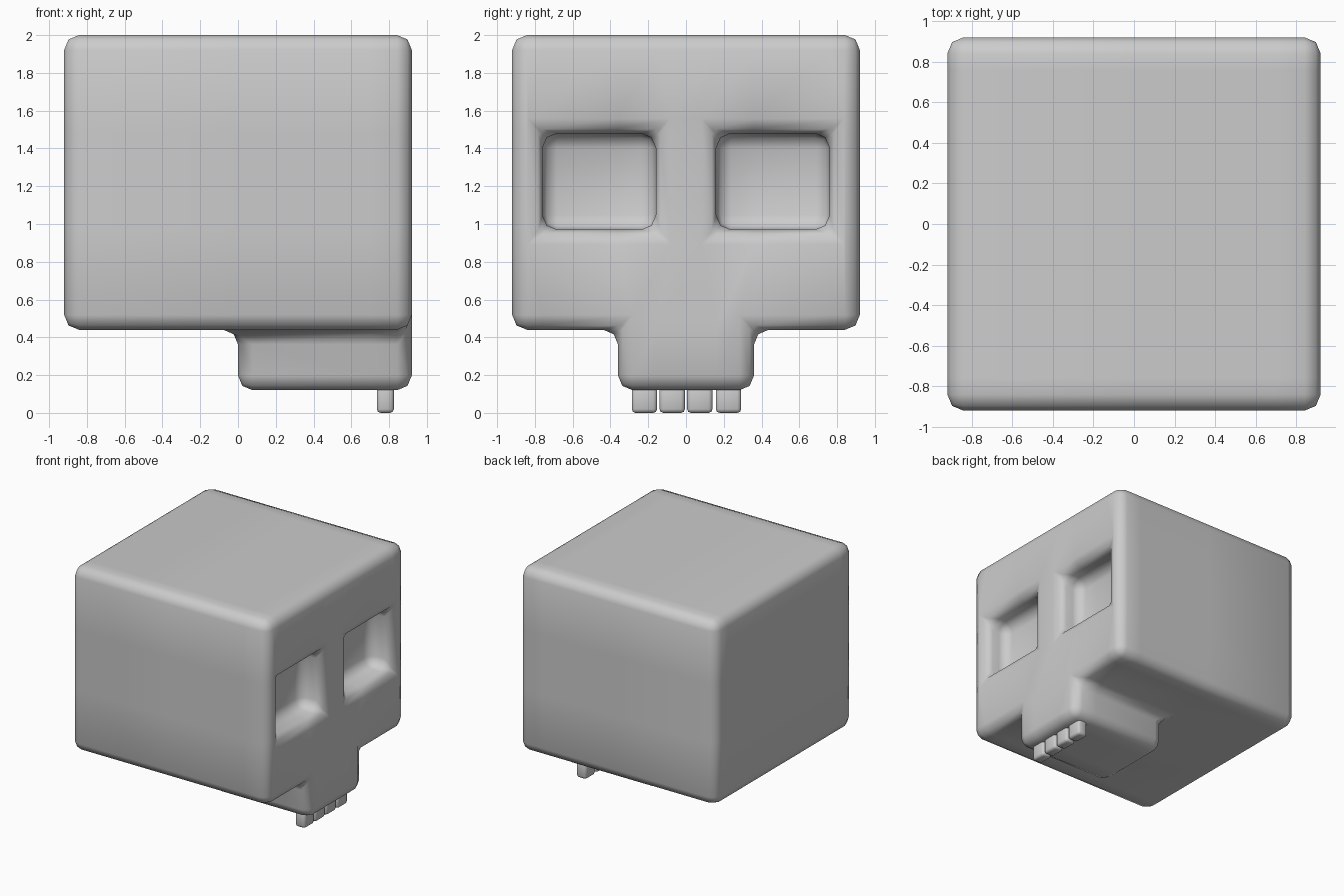
import bpy, bmesh

if "Cube" in bpy.data.objects:
    bpy.data.objects.remove(bpy.data.objects["Cube"])


def finish(name, bm, radius):
    """Weld, round the edges with a bevel modifier and shade smooth."""
    bmesh.ops.remove_doubles(bm, verts=bm.verts, dist=1e-5)
    bmesh.ops.recalc_face_normals(bm, faces=bm.faces)
    for f in bm.faces:
        f.smooth = True
    me = bpy.data.meshes.new(name)
    bm.to_mesh(me)
    bm.free()
    ob = bpy.data.objects.new(name, me)
    bpy.context.collection.objects.link(ob)
    bev = ob.modifiers.new("rounding", 'BEVEL')
    bev.width = radius
    bev.segments = 2
    bev.limit_method = 'ANGLE'
    bev.use_clamp_overlap = False
    return ob


def block_solid(xs, ys, zs, solid):
    """Skin of all grid cells for which solid(x, y, z) is true at the centre."""
    axes = (xs, ys, zs)
    dims = [len(a) - 1 for a in axes]

    def filled(c):
        if any(i < 0 or i >= n for i, n in zip(c, dims)):
            return False
        return solid(*[(a[i] + a[i + 1]) / 2 for a, i in zip(axes, c)])

    bm = bmesh.new()
    cells = [(i, j, k) for i in range(dims[0]) for j in range(dims[1]) for k in range(dims[2])]
    for c in filter(filled, cells):
        for ax in range(3):
            for side in (0, 1):
                n = list(c)
                n[ax] += 1 if side else -1
                if filled(n):
                    continue
                u, v = (ax + 1) % 3, (ax + 2) % 3
                ring = []
                for du, dv in ((0, 0), (1, 0), (1, 1), (0, 1)):
                    p = list(c)
                    p[ax] += side
                    p[u] += du
                    p[v] += dv
                    ring.append(bm.verts.new([a[i] for a, i in zip(axes, p)]))
                bm.faces.new(ring if side else ring[::-1])
    return bm


# Skull: cranium block, narrower jaw under the face, two eye sockets
def skull_shape(x, y, z):
    if z < 0.44:
        return x > 0 and abs(y) < 0.36
    socket = x > 0.70 and 0.16 < abs(y) < 0.76 and 0.97 < z < 1.48
    return not socket


bm = block_solid([-0.92, 0, 0.70, 0.92],
                 [-0.92, -0.76, -0.36, -0.16, 0.16, 0.36, 0.76, 0.92],
                 [0.12, 0.44, 0.97, 1.48, 2.0], skull_shape)
finish("skull", bm, 0.078)

# Row of four teeth under the front of the jaw
for i, y in enumerate((-0.22, -0.073, 0.073, 0.225)):
    bm = block_solid([0.735, 0.825], [y - 0.067, y + 0.067], [0.005, 0.15],
                     lambda *p: True)
    for v in bm.verts:
        if v.co.z < 0.1:
            v.co.z = 0.0
    finish(f"tooth_{i + 1}", bm, 0.02)
